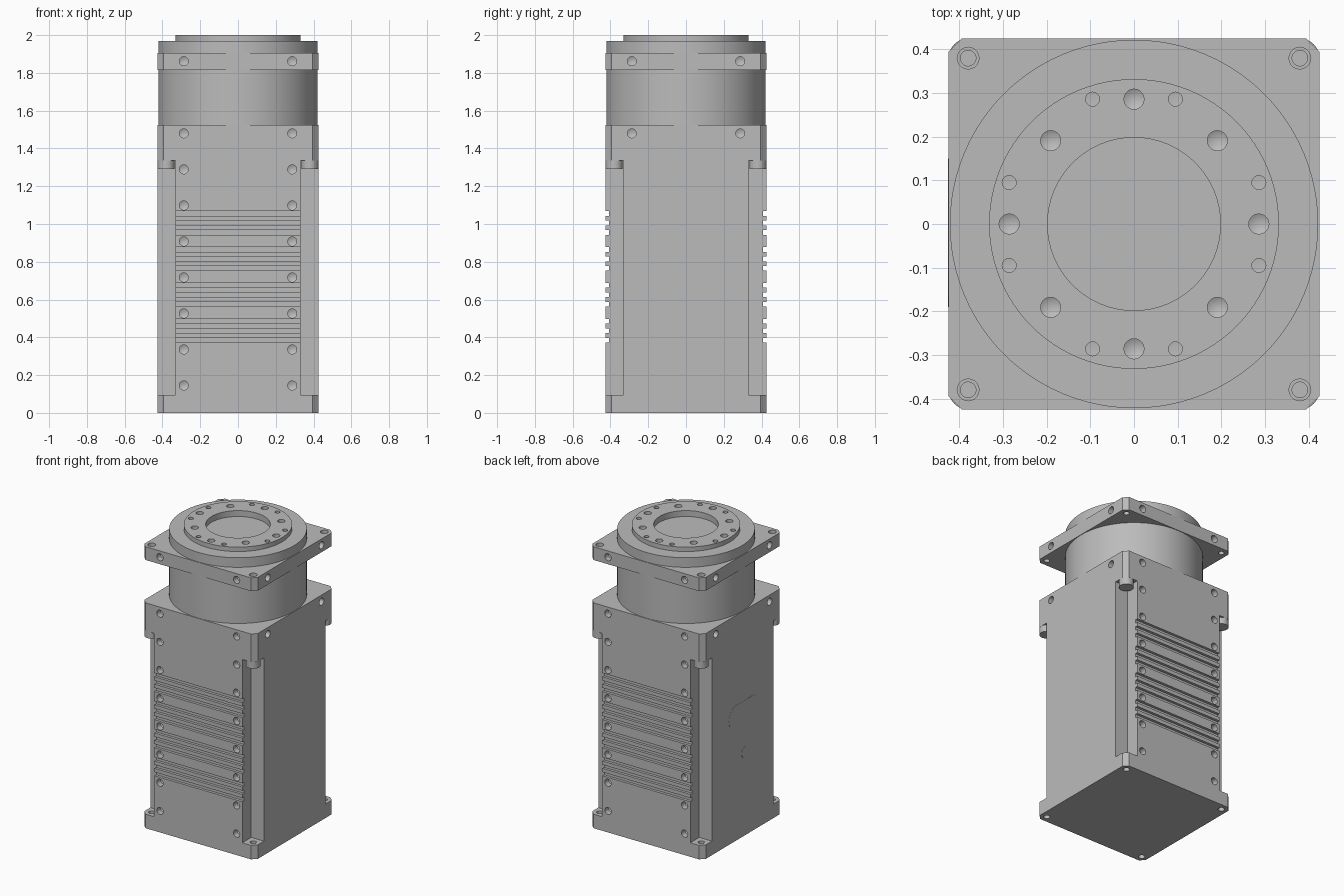
import bpy, bmesh, math
from mathutils import Matrix, Vector

cube = bpy.data.objects.get("Cube")
if cube:
    bpy.data.objects.remove(cube)

HALF, CHAMFER, NOTCH, CORNER = 0.425, 0.03, 0.33, 0.38
SCREW_X, PITCH = 0.287, 0.19
BODY_TOP, SHELF_LOW, SHELF_HIGH = 1.525, 0.095, 1.335
FLANGE_LOW, FLANGE_HIGH = 1.815, 1.905
SIDES = [Vector((0, -1, 0)), Vector((0, 1, 0)), Vector((1, 0, 0)), Vector((-1, 0, 0))]
CORNERS = [(sx, sy) for sx in (-1, 1) for sy in (-1, 1)]

grey = bpy.data.materials.new("satin grey metal")
grey.use_nodes = True
colour = (0.5, 0.5, 0.5, 1)
grey.diffuse_color = colour
grey.node_tree.nodes["Principled BSDF"].inputs["Base Color"].default_value = colour


def finish(name, bm):
    bmesh.ops.recalc_face_normals(bm, faces=bm.faces)
    mesh = bpy.data.meshes.new(name)
    bm.to_mesh(mesh)
    bm.free()
    mesh.materials.append(grey)
    obj = bpy.data.objects.new(name, mesh)
    bpy.context.collection.objects.link(obj)
    return obj


def activate(obj):
    bpy.ops.object.select_all(action='DESELECT')
    obj.select_set(True)
    bpy.context.view_layer.objects.active = obj


def smooth(obj):
    activate(obj)
    bpy.ops.object.shade_smooth_by_angle(angle=math.radians(25))


def cut(obj, bm):
    cutter = finish("cutter", bm)
    cutter.hide_render = True
    mod = obj.modifiers.new("cut", 'BOOLEAN')
    mod.operation = 'DIFFERENCE'
    mod.solver = 'EXACT'
    mod.object = cutter
    activate(obj)
    bpy.ops.object.modifier_apply(modifier=mod.name)
    bpy.data.objects.remove(cutter)


def box(bm, low, high):
    low, high = Vector(low), Vector(high)
    size = Matrix.Diagonal((*(high - low), 1))
    bmesh.ops.create_cube(bm, size=1, matrix=Matrix.Translation((low + high) / 2) @ size)


def cylinder(bm, radius, low, high, x=0, y=0, segments=32):
    bmesh.ops.create_cone(bm, cap_ends=True, segments=segments, radius1=radius, radius2=radius,
                          depth=high - low, matrix=Matrix.Translation((x, y, (low + high) / 2)))


def drill(bm, point, direction, radius, depth, tip=0.5):
    """Pointed drill bit entering a surface at point, against its outward direction."""
    turn = direction.to_track_quat('Z', 'Y').to_matrix().to_4x4()
    over = 0.02
    verts = bmesh.ops.create_cone(bm, cap_ends=True, segments=20, radius1=radius, radius2=radius,
                                  depth=depth + over)["verts"]
    bm.normal_update()
    end = [f for f in {f for v in verts for f in v.link_faces} if f.normal.z < -0.9]
    verts += bmesh.ops.poke(bm, faces=end, offset=radius * tip)["verts"]
    place = Matrix.Translation(Vector(point)) @ turn @ Matrix.Translation((0, 0, (over - depth) / 2))
    bmesh.ops.transform(bm, matrix=place, verts=verts)


def side_screws(bm, side, z):
    across = Vector((side.y, side.x, 0))
    for s in (-1, 1):
        drill(bm, side * HALF + across * s * SCREW_X + Vector((0, 0, z)), side, 0.024, 0.04)


def chamfered_block(name, low, high):
    bm = bmesh.new()
    box(bm, (-HALF, -HALF, low), (HALF, HALF, high))
    upright = [e for e in bm.edges if abs(e.verts[0].co.z - e.verts[1].co.z) > 0.01]
    bmesh.ops.bevel(bm, geom=upright, offset=CHAMFER, segments=1, affect='EDGES')
    return finish(name, bm)


# Main housing with open corner channels
housing = chamfered_block("housing", 0, BODY_TOP)
bm = bmesh.new()
for sx, sy in CORNERS:
    a, b = sorted((sx * NOTCH, sx * 0.5)), sorted((sy * NOTCH, sy * 0.5))
    box(bm, (a[0], b[0], SHELF_LOW), (a[1], b[1], SHELF_HIGH))
cut(housing, bm)

# Cooling grooves, screw holes and foot holes
bm = bmesh.new()
for sy in (-1, 1):
    y0, y1 = sorted((sy * (HALF - 0.018), sy * 0.5))
    for group in range(4):
        for i in range(3):
            z = 0.385 + group * PITCH + i * 0.05
            box(bm, (-0.36, y0, z - 0.0125), (0.36, y1, z + 0.0125))
for side in SIDES:
    for i in range(8) if side.y else [7]:
        side_screws(bm, side, 0.145 + i * 0.1907)
for sx, sy in CORNERS:
    cylinder(bm, 0.02, -0.05, 0.15, sx * CORNER, sy * CORNER, 20)
cut(housing, bm)
smooth(housing)

# Corner bolt heads hanging under the upper shelf
bm = bmesh.new()
for sx, sy in CORNERS:
    cylinder(bm, 0.045, 1.29, SHELF_HIGH, sx * CORNER, sy * CORNER)
smooth(finish("corner_bolts", bm))

# Round neck
bm = bmesh.new()
cylinder(bm, 0.422, BODY_TOP, FLANGE_LOW, segments=96)
smooth(finish("neck", bm))

# Square mounting flange
flange = chamfered_block("mounting_flange", FLANGE_LOW, FLANGE_HIGH)
bm = bmesh.new()
for side in SIDES:
    side_screws(bm, side, 1.862)
for sx, sy in CORNERS:
    cylinder(bm, 0.018, 1.78, 1.95, sx * CORNER, sy * CORNER, 20)
cut(flange, bm)
bm = bmesh.new()
for sx, sy in CORNERS:
    cylinder(bm, 0.025, 1.86, 1.95, sx * CORNER, sy * CORNER, 20)
cut(flange, bm)
smooth(flange)

# Stepped output plate with a shallow central recess, turned from a profile
bm = bmesh.new()
profile = [(0, FLANGE_HIGH), (0.422, FLANGE_HIGH), (0.422, 1.97), (0.332, 1.97),
           (0.332, 2), (0.198, 2), (0.198, 1.96), (0, 1.96)]
points = [bm.verts.new((r, 0, z)) for r, z in profile]
edges = [bm.edges.new(pair) for pair in zip(points, points[1:])]
bmesh.ops.spin(bm, geom=points + edges, cent=(0, 0, 0), axis=(0, 0, 1),
               angle=math.tau, steps=96, use_duplicate=False)
bmesh.ops.remove_doubles(bm, verts=bm.verts, dist=0.0001)
plate = finish("output_plate", bm)

# Bolt circle and dowel holes
bm = bmesh.new()
up = Vector((0, 0, 1))
for i in range(8):
    radius = 0.27 if i % 2 else 0.286
    angle = i * math.pi / 4
    drill(bm, (radius * math.cos(angle), radius * math.sin(angle), 2), up, 0.023, 0.05)
for sx, sy in CORNERS:
    for x, y in ((0.095, 0.286), (0.286, 0.095)):
        drill(bm, (sx * x, sy * y, 2), up, 0.016, 0.04, 0.1)
cut(plate, bm)
smooth(plate)

# Flush access cover and plug on the right-hand side
bm = bmesh.new()
outline = []
for i in range(26):
    end = 1 if i < 13 else -1
    angle = -math.pi / 2 + (i - (i >= 13)) * math.pi / 12
    outline.append(bm.verts.new((-HALF - 0.001, -0.02 + end * 0.09 + 0.08 * math.cos(angle),
                                 0.835 + 0.08 * math.sin(angle))))
plug = [bm.verts.new((-HALF - 0.001, -0.02 + 0.035 * math.cos(i * math.tau / 24),
                      0.565 + 0.035 * math.sin(i * math.tau / 24))) for i in range(24)]
for ring in (outline, plug):
    face = bm.faces.new(ring)
    bmesh.ops.extrude_face_region(bm, geom=[face], use_keep_orig=True)
    for v in ring:
        v.co.x = -HALF + 0.002
finish("access_cover_and_plug", bm)
